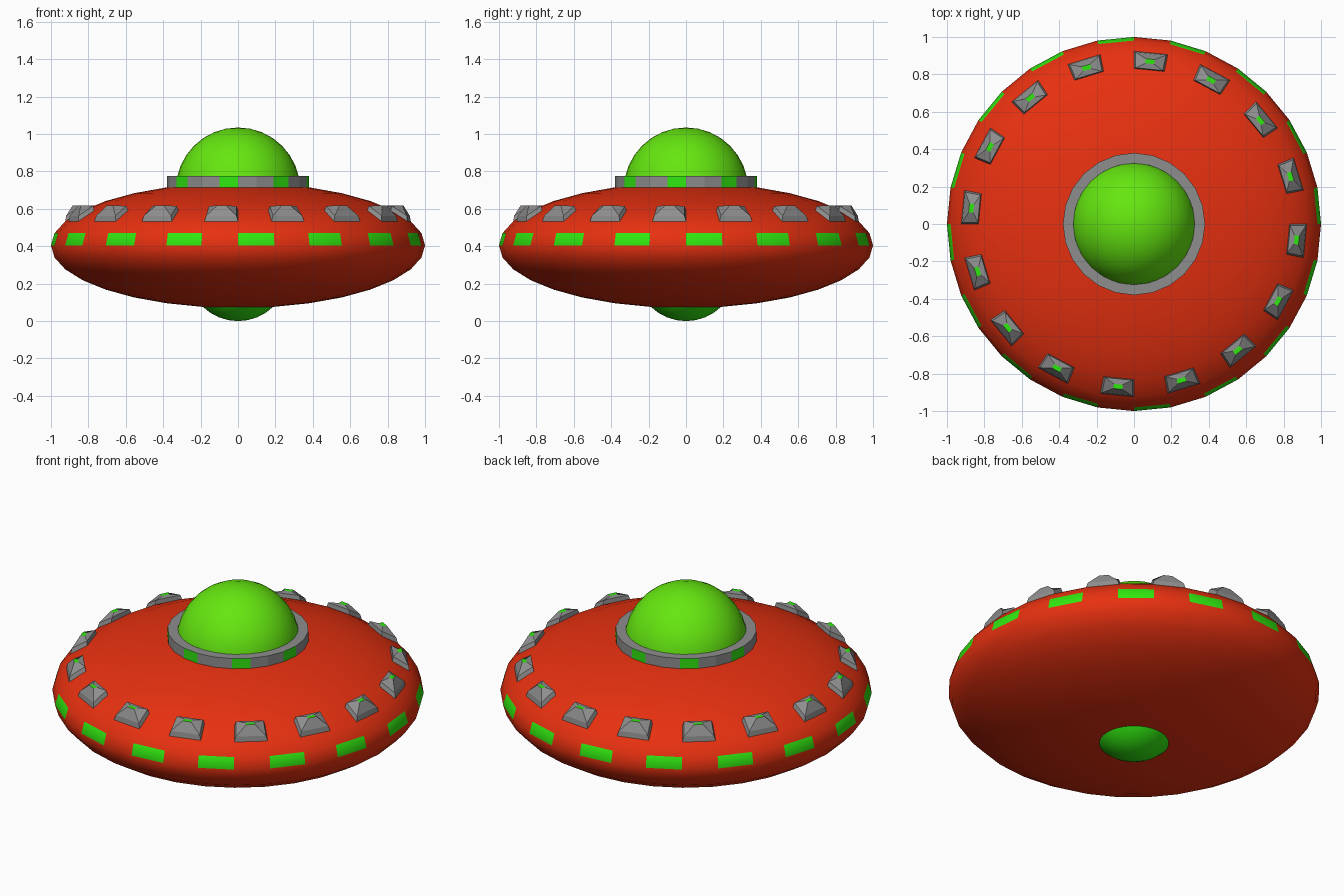
import bpy, bmesh, math
from mathutils import Vector, Matrix

if "Cube" in bpy.data.objects:
    bpy.data.objects.remove(bpy.data.objects["Cube"])

SEGMENTS, RINGS = 32, 16
STEP = math.tau / SEGMENTS
HULL_Z, HULL_H = 0.405, 0.335


def material(name, rgb):
    m = bpy.data.materials.new(name)
    m.use_nodes = True
    m.diffuse_color = (*rgb, 1)
    m.node_tree.nodes["Principled BSDF"].inputs["Base Color"].default_value = (*rgb, 1)
    return m


red = material("red hull", (0.8, 0.03, 0.005))
lime = material("lime dome", (0.13, 0.8, 0.005))
green = material("green light", (0.03, 0.8, 0.005))
grey = material("grey metal", (0.27, 0.27, 0.27))


def finish(name, bm, mats, smooth=False):
    mesh = bpy.data.meshes.new(name)
    bmesh.ops.recalc_face_normals(bm, faces=bm.faces)
    for f in bm.faces:
        f.smooth = smooth
    bm.to_mesh(mesh)
    bm.free()
    for m in mats:
        mesh.materials.append(m)
    obj = bpy.data.objects.new(name, mesh)
    bpy.context.collection.objects.link(obj)
    return obj


def ball(name, radius, height, z, mats):
    bm = bmesh.new()
    bmesh.ops.create_uvsphere(
        bm, u_segments=SEGMENTS, v_segments=RINGS, radius=1,
        matrix=Matrix.Translation((0, 0, z)) @ Matrix.Diagonal((radius, radius, height, 1)))
    return finish(name, bm, mats, True)


def sector(center, step):
    """Index of the angular slice holding a point."""
    return math.floor((math.atan2(center.y, center.x) % math.tau) / step)


# Hull with a row of alternating lights just above the rim
hull = ball("hull", 1, HULL_H, HULL_Z, [red, green])
for p in hull.data.polygons:
    if HULL_Z < p.center.z < HULL_Z + 0.065 and sector(p.center, STEP) % 2 == 0:
        p.material_index = 1

# Domes above and below
ball("top_dome", 0.333, 0.333, 0.702, [lime])
ball("belly_dome", 0.27, 0.27, 0.27, [green])

# Collar around the top dome, every third side lit
sides = 24
bm = bmesh.new()
profile = [(0.31, 0.69), (0.38, 0.69), (0.38, 0.775), (0.325, 0.775)]
loops = [[bm.verts.new((r * math.cos(a), r * math.sin(a), z)) for r, z in profile]
         for a in (i * math.tau / sides for i in range(sides))]
for i in range(sides):
    a, b = loops[i], loops[(i + 1) % sides]
    for j in range(4):
        k = (j + 1) % 4
        face = bm.faces.new((a[j], b[j], b[k], a[k]))
        if j == 1 and i % 3 == 2:
            face.material_index = 1
finish("dome_collar", bm, [grey, green])


# Ring of tapered pods on the upper hull
def hull_point(azimuth, ring):
    e = ring * math.pi / RINGS
    return Vector((math.cos(e) * math.cos(azimuth), math.cos(e) * math.sin(azimuth),
                   HULL_Z + HULL_H * math.sin(e)))


bm = bmesh.new()
for i in range(1, SEGMENTS, 2):
    a, b = i * STEP, (i + 1) * STEP
    base = [hull_point(a, 2), hull_point(b, 2), hull_point(b, 3), hull_point(a, 3)]
    mid = sum(base, Vector()) / 4
    shoulder = [mid + (p - mid) * 0.9 + Vector((0, 0, 0.027)) for p in base]
    cap = [mid + (p - mid) * 0.27 for p in base]
    for p in cap:
        p.z = 0.618
    rows = [[bm.verts.new(p) for p in row] for row in (base, shoulder, cap)]
    for low, high in zip(rows, rows[1:]):
        for j in range(4):
            k = (j + 1) % 4
            bm.faces.new((low[j], low[k], high[k], high[j]))
    bm.faces.new(rows[2]).material_index = 1
finish("hull_pods", bm, [grey, green])
